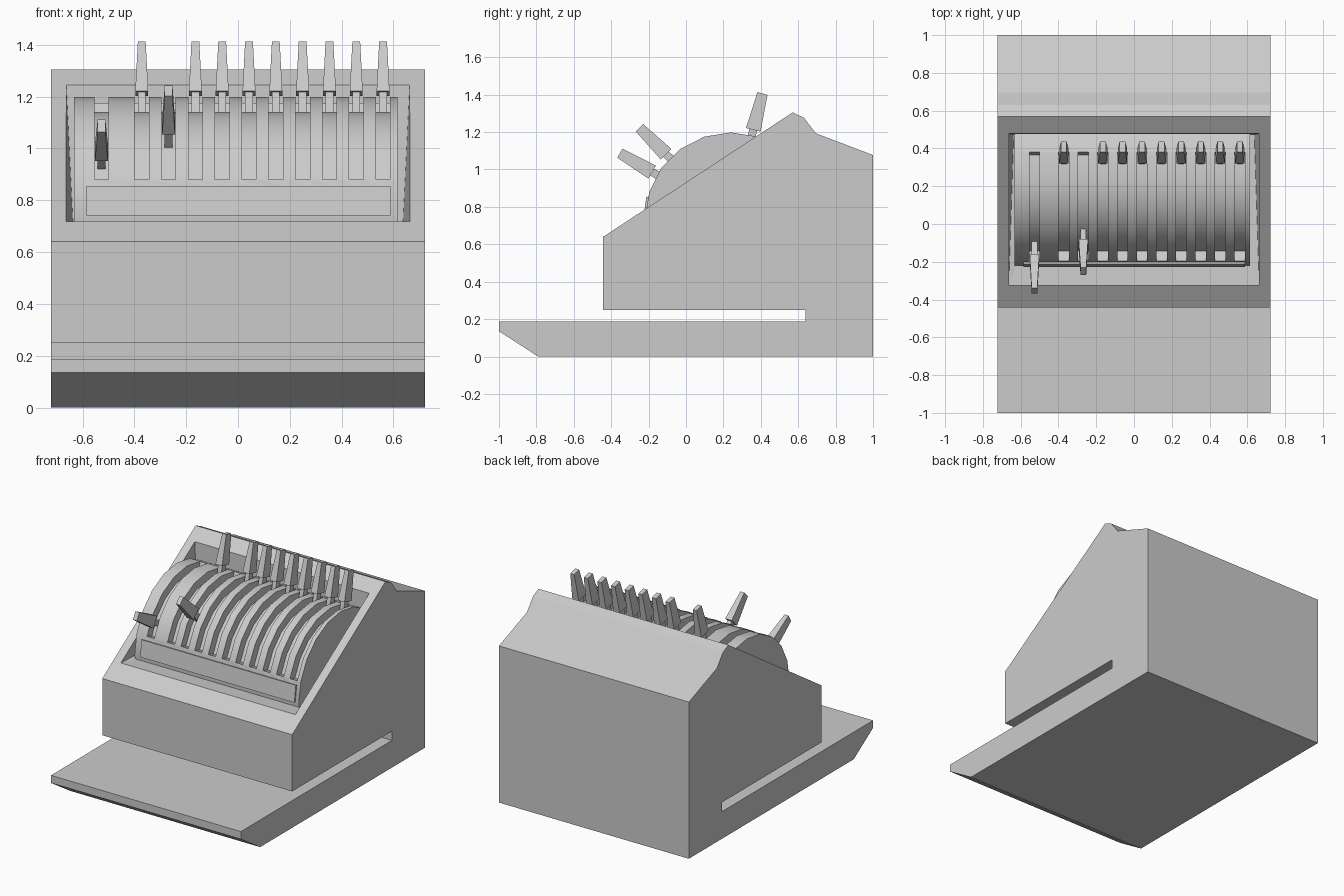
import bpy, bmesh
from math import cos, sin, radians, pi
from mathutils import Vector

if "Cube" in bpy.data.objects:
    bpy.data.objects.remove(bpy.data.objects["Cube"])

DRUM_Y, DRUM_Z, DRUM_R = 0.24, 0.739, 0.459
SLOT_R = 0.402


def make_object(name, bm):
    bmesh.ops.recalc_face_normals(bm, faces=bm.faces)
    mesh = bpy.data.meshes.new(name)
    bm.to_mesh(mesh)
    bm.free()
    obj = bpy.data.objects.new(name, mesh)
    bpy.context.collection.objects.link(obj)
    return obj


def add_prism(bm, profile, x0, x1):
    """Extrude a (y, z) profile along x."""
    a = [bm.verts.new((x0, y, z)) for y, z in profile]
    b = [bm.verts.new((x1, y, z)) for y, z in profile]
    bm.faces.new(a)
    bm.faces.new(b[::-1])
    n = len(profile)
    for i in range(n):
        j = (i + 1) % n
        bm.faces.new((a[i], b[i], b[j], a[j]))


def prism(name, profile, x0, x1):
    bm = bmesh.new()
    add_prism(bm, profile, x0, x1)
    return make_object(name, bm)


def polar(r, deg):
    t = radians(deg)
    return DRUM_Y + r * cos(t), DRUM_Z + r * sin(t)


def cut(obj, cutter):
    cutter.hide_render = True
    mod = obj.modifiers.new("cut", 'BOOLEAN')
    mod.operation = 'DIFFERENCE'
    mod.solver = 'EXACT'
    mod.object = cutter
    bpy.context.view_layer.objects.active = obj
    bpy.ops.object.modifier_apply(modifier=mod.name)
    bpy.data.objects.remove(cutter)


# Cabinet with the open drawer shelf
body = prism("cabinet", [
    (-1, 0.187), (-1, 0.135), (-0.79, 0), (1, 0), (1, 1.077), (0.695, 1.193),
    (0.63, 1.277), (0.57, 1.305), (-0.443, 0.64), (-0.443, 0.25),
    (0.64, 0.25), (0.64, 0.187)], -0.722, 0.722)

# Tapered recess in the sloping front
bm = bmesh.new()
for s in (-1, 1):
    for y, z in ((-0.325, 0.717), (0.478, 1.245)):
        bm.verts.new((s * 0.663, y, z))
        bm.verts.new((s * 0.663, y - 0.055, z + 0.084))
    bm.verts.new((s * 0.622, -0.225, 0.712))
    bm.verts.new((s * 0.637, 0.47, 0.712))
bmesh.ops.convex_hull(bm, input=bm.verts)
cut(body, make_object("recess_cutter", bm))

# Drum with one slot per lever
drum = prism("drum", [polar(DRUM_R, i * 18) for i in range(20)], -0.633, 0.615)
slot_x = [0.56 - 0.1035 * i for i in range(10)] + [-0.527]
angles = range(72, 163, 18)
slot_profile = ([polar(SLOT_R, a) for a in angles]
                + [polar(0.52, a) for a in reversed(angles)])
bm = bmesh.new()
for x in slot_x:
    add_prism(bm, slot_profile, x - 0.0275, x + 0.0275)
cut(drum, make_object("slot_cutter", bm))
bpy.ops.object.select_all(action='DESELECT')
drum.select_set(True)
bpy.context.view_layer.objects.active = drum
bpy.ops.object.shade_smooth_by_angle(angle=radians(30))

# Blank strip along the bottom of the drum
prism("front_strip", [(-0.228, 0.742), (-0.212, 0.855), (-0.19, 0.85),
                      (-0.2, 0.742)], -0.585, 0.588)


def add_block(bm, x, deg, r0, r1, w0, w1, t0, t1):
    """Tapered radial block: w is width in x, t is thickness round the drum."""
    t = radians(deg)
    out = Vector((0, cos(t), sin(t)))
    side = Vector((0, -sin(t), cos(t)))
    c = Vector((x, DRUM_Y, DRUM_Z))
    for r, w, th in ((r0, w0, t0), (r1, w1, t1)):
        for i in (-1, 1):
            for j in (-1, 1):
                yield bm.verts.new(c + out * r + side * (j * th / 2)
                                   + Vector((i * w / 2, 0, 0)))


# Levers: thin stem and tapered grip
for i, x in enumerate(slot_x):
    deg = {8: 135.3, 10: 149.6}.get(i, 75.8)
    bm = bmesh.new()
    for dims in ((0.39, 0.495, 0.03, 0.03, 0.042, 0.042),
                 (0.488, 0.688, 0.05, 0.03, 0.08, 0.056)):
        bmesh.ops.convex_hull(bm, input=list(add_block(bm, x, deg, *dims)))
    bmesh.ops.dissolve_limit(bm, angle_limit=0.01, verts=bm.verts, edges=bm.edges)
    make_object(f"lever_{i + 1}", bm)
